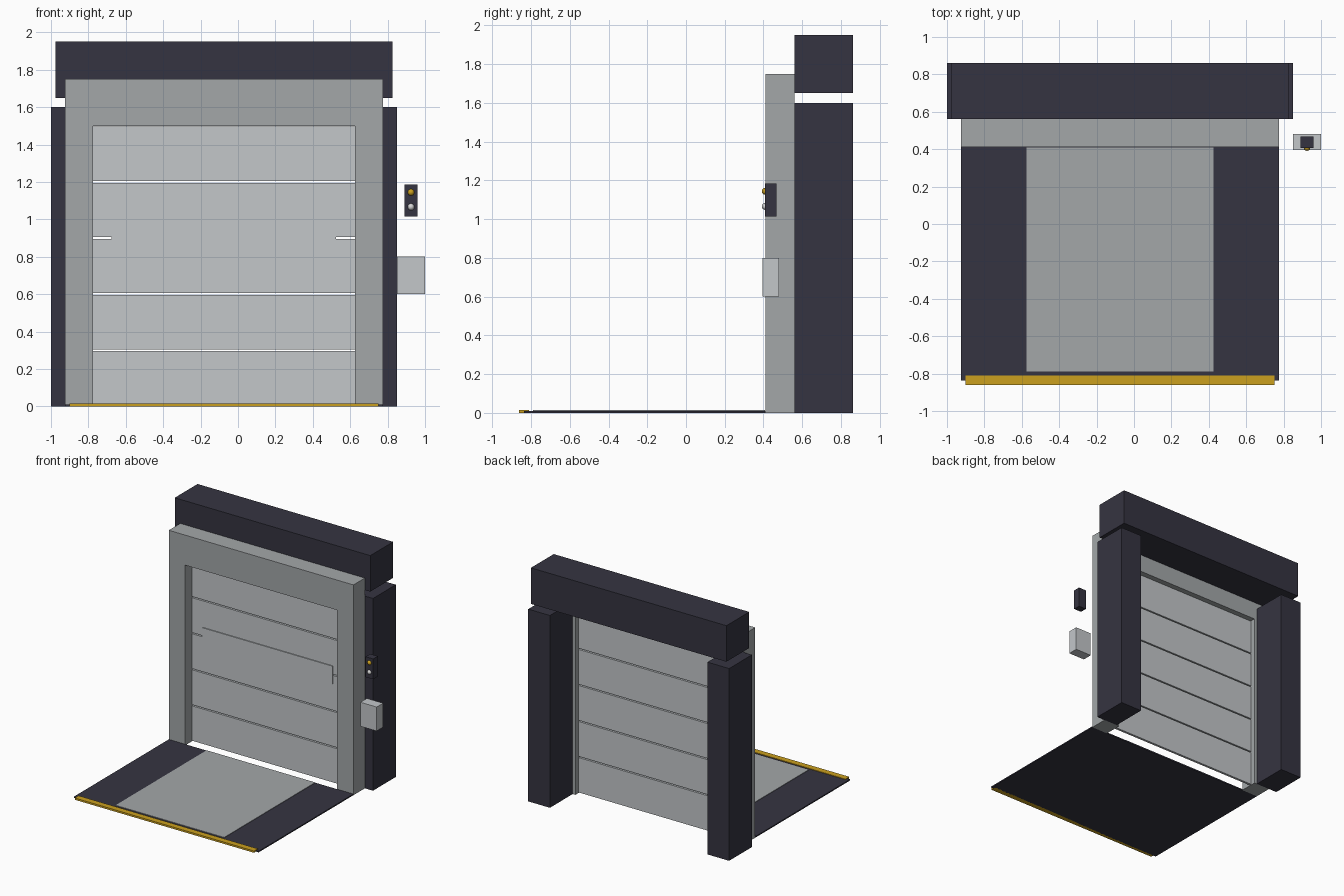
import bpy, bmesh

if "Cube" in bpy.data.objects:
    bpy.data.objects.remove(bpy.data.objects["Cube"])

CX = -0.075          # centre line of the door assembly
WALL = 0.411         # front of the door frame
BACK = 0.561         # back of the door frame


def material(name, rgb):
    lin = [((c / 255 + 0.055) / 1.055) ** 2.4 for c in rgb]
    m = bpy.data.materials.new(name)
    m.diffuse_color = (*lin, 1)
    m.use_nodes = True
    m.node_tree.nodes["Principled BSDF"].inputs["Base Color"].default_value = m.diffuse_color
    return m


DARK = material("dark slate", (53, 52, 65))
STEEL = material("steel grey", (163, 167, 169))
PANEL = material("light grey", (195, 199, 202))
YELLOW = material("safety yellow", (203, 160, 30))
WHITE = material("lamp white", (214, 214, 214))


def finish(name, bm, mat):
    bmesh.ops.recalc_face_normals(bm, faces=bm.faces)
    me = bpy.data.meshes.new(name)
    bm.to_mesh(me)
    bm.free()
    me.materials.append(mat)
    ob = bpy.data.objects.new(name, me)
    bpy.context.collection.objects.link(ob)
    return ob


def box(name, x, y, z, mat):
    """Box from (min, max) pairs on each axis."""
    bm = bmesh.new()
    bmesh.ops.create_cube(bm, size=1)
    for v in bm.verts:
        v.co = [(a + b) / 2 + c * (b - a) for (a, b), c in zip((x, y, z), v.co)]
    return finish(name, bm, mat)


def wide(width):
    return CX - width / 2, CX + width / 2


# Door frame: an upside-down U extruded in depth
bm = bmesh.new()
outline = [(-0.85, 0), (-0.85, 1.75), (0.85, 1.75), (0.85, 0),
           (0.7, 0), (0.7, 1.5), (-0.7, 1.5), (-0.7, 0)]
face = bm.faces.new([bm.verts.new((CX + x, WALL, z)) for x, z in outline])
new = bmesh.ops.extrude_face_region(bm, geom=[face])["geom"]
bmesh.ops.translate(bm, vec=(0, BACK - WALL, 0),
                    verts=[g for g in new if isinstance(g, bmesh.types.BMVert)])
finish("door_frame", bm, STEEL)

# Sectional door: five panels with narrow gaps, and a cover plate
for i in range(5):
    box(f"door_panel_{i + 1}", wide(1.4), (0.501, 0.521),
        (0.3 * i + 0.005, 0.3 * i + 0.295), PANEL)
box("door_cover_plate", wide(1.2), (0.493, 0.503), (0.825, 0.975), PANEL)

# Dock seal cushions behind the frame
for side, x0 in (("left", -1.0), ("right", 0.65)):
    box(f"{side}_cushion", (x0, x0 + 0.2), (BACK, 0.861), (0, 1.6), DARK)
box("head_cushion", wide(1.8), (BACK, 0.861), (1.65, 1.95), DARK)

# Floor platform with steel deck and yellow lip
box("platform", wide(1.7), (-0.836, WALL), (0, 0.01), DARK)
box("steel_deck", wide(1.0), (-0.789, WALL - 0.003), (0.004, 0.014), STEEL)
box("yellow_lip", wide(1.65), (-0.861, -0.811), (0, 0.015), YELLOW)

# Control box and signal light beside the door
box("control_box", (0.85, 1.0), (0.395, 0.48), (0.6, 0.8), PANEL)
box("signal_housing", (0.89, 0.96), (0.407, 0.467), (1.015, 1.185), DARK)
for name, z, mat in (("amber_lamp", 1.144, YELLOW), ("white_lamp", 1.066, WHITE)):
    bm = bmesh.new()
    bmesh.ops.create_uvsphere(bm, u_segments=16, v_segments=10, radius=0.018)
    bmesh.ops.translate(bm, verts=bm.verts, vec=(0.925, 0.409, z))
    for f in bm.faces:
        f.smooth = True
    finish(name, bm, mat)
